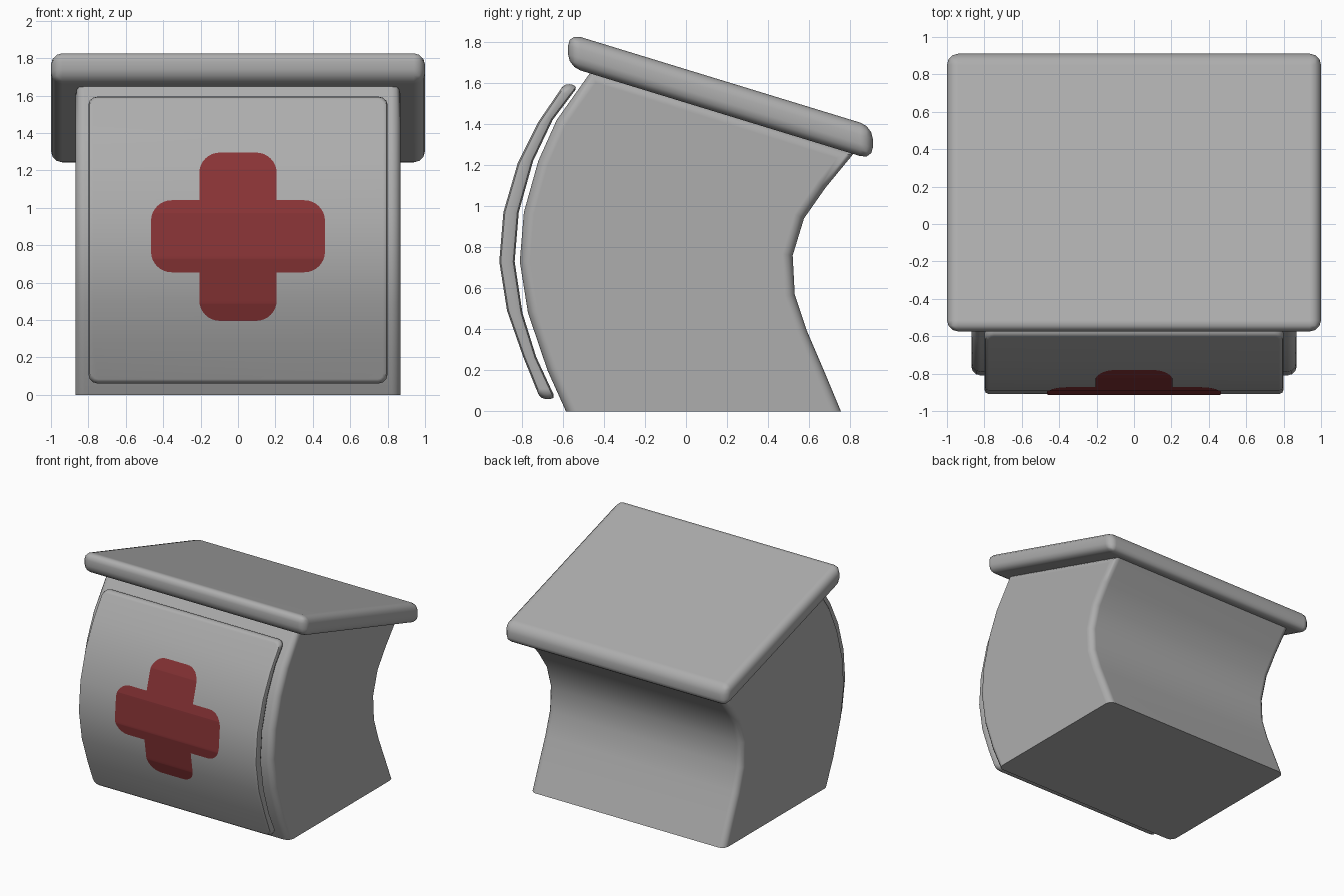
import bpy, bmesh, math

if "Cube" in bpy.data.objects:
    bpy.data.objects.remove(bpy.data.objects["Cube"])


def material(name, rgb):
    m = bpy.data.materials.new(name)
    m.diffuse_color = (*rgb, 1)
    m.use_nodes = True
    m.node_tree.nodes["Principled BSDF"].inputs["Base Color"].default_value = m.diffuse_color
    return m


GREY = material("grey", (0.42, 0.42, 0.42))
RED = material("dark red", (0.25, 0.034, 0.037))


def finish(bm, name, mat):
    bmesh.ops.recalc_face_normals(bm, faces=bm.faces)
    me = bpy.data.meshes.new(name)
    bm.to_mesh(me)
    bm.free()
    me.materials.append(mat)
    ob = bpy.data.objects.new(name, me)
    bpy.context.collection.objects.link(ob)
    bpy.ops.object.select_all(action='DESELECT')
    ob.select_set(True)
    bpy.context.view_layer.objects.active = ob
    bpy.ops.object.shade_smooth_by_angle(angle=math.radians(40))
    w = ob.modifiers.new("weighted", 'WEIGHTED_NORMAL')
    w.keep_sharp = True
    return ob


def extrude_profile(points, half_width):
    """Closed (y, z) outline swept across x."""
    bm = bmesh.new()
    rings = [[bm.verts.new((x, y, z)) for y, z in points]
             for x in (-half_width, half_width)]
    n = len(points)
    for ring in rings:
        bm.faces.new(ring)
    for i in range(n):
        j = (i + 1) % n
        bm.faces.new((rings[0][i], rings[0][j], rings[1][j], rings[1][i]))
    bmesh.ops.recalc_face_normals(bm, faces=bm.faces)
    return bm


def bevel(bm, edges, offset, segments):
    bmesh.ops.bevel(bm, geom=edges, offset=offset, segments=segments, profile=0.5,
                    affect='EDGES', clamp_overlap=True)


# body: bulging front, hollow back
front = [(-0.585, 0), (-0.675, 0.2), (-0.77, 0.48), (-0.81, 0.73),
         (-0.79, 0.97), (-0.72, 1.22), (-0.63, 1.42), (-0.46, 1.66)]
back = [(0.82, 1.26), (0.68, 1.09), (0.575, 0.94), (0.52, 0.76),
        (0.53, 0.57), (0.59, 0.39), (0.68, 0.18), (0.755, 0)]
bm = extrude_profile(front + back, 0.87)
rim = [e for e in bm.edges
       if abs(e.verts[0].co.x - e.verts[1].co.x) < 1e-4
       and max(v.co.z for v in e.verts) > 0.01]
bevel(bm, rim, 0.05, 3)
finish(bm, "body", GREY)

# curved front panel
outer = [(-0.71, 0.06), (-0.795, 0.27), (-0.872, 0.49), (-0.91, 0.73),
         (-0.89, 0.97), (-0.82, 1.21), (-0.72, 1.41), (-0.59, 1.60)]
inner = [(-0.525, 1.585), (-0.65, 1.42), (-0.745, 1.22), (-0.815, 0.97),
         (-0.835, 0.73), (-0.797, 0.48), (-0.73, 0.265), (-0.635, 0.06)]
bm = extrude_profile(outer + inner, 0.80)
ends = {outer[0], outer[-1], inner[0], inner[-1]}


def at_end(v):
    return any(abs(v.co.y - y) + abs(v.co.z - z) < 1e-4 for y, z in ends)


corners = [e for e in bm.edges
           if abs(e.verts[0].co.x - e.verts[1].co.x) < 1e-4
           and at_end(e.verts[0]) and at_end(e.verts[1])]
bevel(bm, corners, 0.05, 3)
rim = [e for e in bm.edges if e.calc_face_angle(0) > math.radians(45)]
bevel(bm, rim, 0.025, 2)
finish(bm, "front_panel", GREY)

# roof: rounded slab sheared down towards the back
bm = bmesh.new()
bmesh.ops.create_cube(bm, size=1)
for v in bm.verts:
    v.co.x *= 2.0
    v.co.y *= 1.485
    v.co.z *= 0.163
bevel(bm, bm.edges[:], 0.06, 3)
for v in bm.verts:
    v.co.z += 1.534 - 0.306 * v.co.y
    v.co.y += 0.168
finish(bm, "roof", GREY)


# painted cross, laid on the panel's curve
def panel_y(z):
    for (y0, z0), (y1, z1) in zip(outer, outer[1:]):
        if z <= z1:
            return y0 + (y1 - y0) * (z - z0) / (z1 - z0)
    return outer[-1][0]


R = 0.11
bm = bmesh.new()
# bottom z, top z, half width, rounded at bottom, rounded at top
for lo, hi, half, round_lo, round_hi in ((0.395, 0.655, 0.207, True, False),
                                         (0.655, 1.04, 0.465, True, True),
                                         (1.04, 1.295, 0.207, False, True)):
    arc = [R * (1 - math.cos(i * math.pi / 16)) for i in range(9)]
    levels = {lo, hi} | {z for _, z in outer if lo < z < hi}
    levels |= {lo + a for a in arc if round_lo} | {hi - a for a in arc if round_hi}
    rows = []
    for z in sorted(levels):
        d = min(z - lo if round_lo else R, hi - z if round_hi else R, R)
        w = half - R + math.sqrt(max(0, R * R - (R - d) ** 2))
        y = panel_y(z) - 0.003
        rows.append([bm.verts.new((x, y, z)) for x in (-w, w)])
    for a, b in zip(rows, rows[1:]):
        bm.faces.new((a[0], a[1], b[1], b[0]))
cross = finish(bm, "painted_cross", RED)
